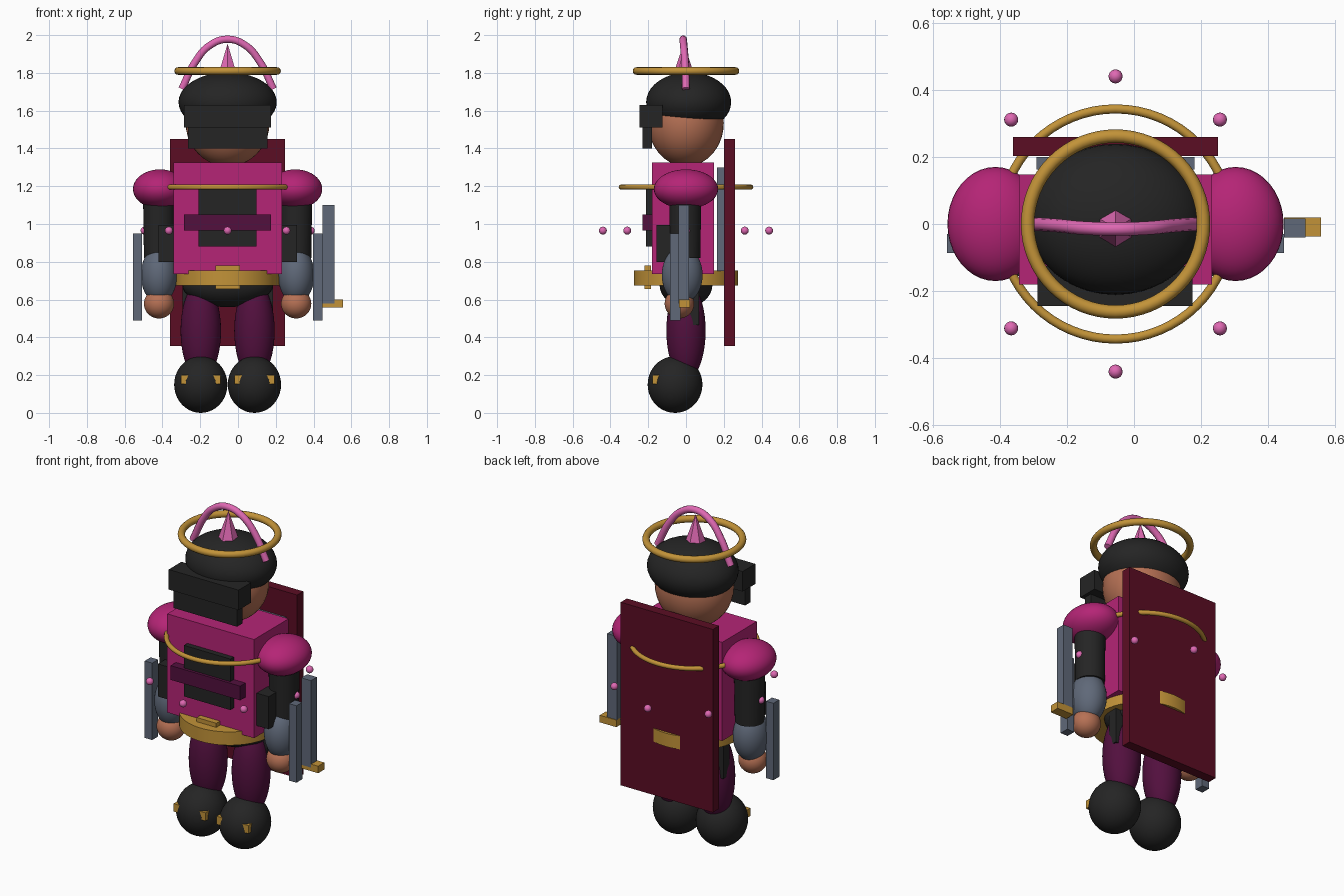
import bpy, math

if "Cube" in bpy.data.objects:
    bpy.data.objects.remove(bpy.data.objects["Cube"])

CX = -0.055  # body centre line


def mat(name, r, g, b):
    m = bpy.data.materials.new(name)
    m.diffuse_color = (r, g, b, 1)
    m.use_nodes = True
    m.node_tree.nodes["Principled BSDF"].inputs["Base Color"].default_value = m.diffuse_color
    return m


MAGENTA = mat("magenta", 0.46, 0.018, 0.18)
PURPLE = mat("dark purple", 0.085, 0.005, 0.048)
CRIMSON = mat("crimson", 0.105, 0.004, 0.017)
BLACK = mat("black", 0.018, 0.018, 0.018)
GOLD = mat("gold", 0.54, 0.29, 0.04)
PINK = mat("pink", 0.74, 0.14, 0.45)
SKIN = mat("skin", 0.47, 0.165, 0.09)
STEEL = mat("steel", 0.115, 0.14, 0.19)


def finish(name, m, smooth=True):
    o = bpy.context.object
    o.name = name
    o.data.materials.append(m)
    if smooth:
        bpy.ops.object.shade_smooth_by_angle(angle=math.radians(35))
    return o


def box(name, m, x, y, z):
    """Box from (min, max) ranges, x measured from the centre line."""
    c = [(a + b) / 2 for a, b in (x, y, z)]
    bpy.ops.mesh.primitive_cube_add(size=1, location=(CX + c[0], c[1], c[2]))
    bpy.context.object.scale = [b - a for a, b in (x, y, z)]
    return finish(name, m, False)


def ball(name, m, loc, r, seg=40):
    bpy.ops.mesh.primitive_uv_sphere_add(segments=seg, ring_count=seg // 2, radius=1,
                                         location=(CX + loc[0], loc[1], loc[2]))
    bpy.context.object.scale = r
    return finish(name, m)


def ring(name, m, z, major, minor):
    bpy.ops.mesh.primitive_torus_add(major_segments=64, minor_segments=12, major_radius=major,
                                     minor_radius=minor, location=(CX, 0, z))
    return finish(name, m)


def cylinder(name, m, loc, r, h, r2=None, sides=40, smooth=True):
    bpy.ops.mesh.primitive_cone_add(vertices=sides, radius1=r, radius2=r if r2 is None else r2,
                                    depth=h, location=(CX + loc[0], loc[1], loc[2]))
    return finish(name, m, smooth)


# head, hair and visor
ball("head", SKIN, (0, 0, 1.535), (0.222, 0.2, 0.23))
ball("hair", BLACK, (0, 0.014, 1.645), (0.26, 0.225, 0.158))
box("visor", BLACK, (-0.232, 0.23), (-0.245, -0.125), (1.51, 1.63))
box("face_mask", BLACK, (-0.21, 0.21), (-0.23, -0.18), (1.40, 1.51))

# halo, tiara arch and spike
ring("halo", GOLD, 1.81, 0.262, 0.02)
cu = bpy.data.curves.new("tiara_arch", "CURVE")
cu.dimensions = "3D"
cu.bevel_depth = 0.02
cu.bevel_resolution = 3
cu.use_fill_caps = True
half = [(0.242, 0.0, 1.715), (0.17, -0.005, 1.86), (0.095, -0.012, 1.945)]
path = [(-x, y, z) for x, y, z in half] + [(0, -0.015, 1.978)] + half[::-1]
sp = cu.splines.new("BEZIER")
sp.bezier_points.add(len(path) - 1)
for p, (x, y, z) in zip(sp.bezier_points, path):
    p.co = (CX + x, y, z)
    p.handle_left_type = p.handle_right_type = "AUTO"
cu.materials.append(PINK)
bpy.context.collection.objects.link(bpy.data.objects.new("tiara_arch", cu))
cylinder("tiara_spike", PINK, (0, -0.012, 1.85), 0.072, 0.21, 0, 6, False)

# torso and chest details
box("torso", MAGENTA, (-0.2875, 0.2875), (-0.18, 0.147), (0.735, 1.325))
box("chest_panel", BLACK, (-0.153, 0.153), (-0.213, -0.17), (0.88, 1.185))
box("chest_band", PURPLE, (-0.23, 0.23), (-0.23, -0.17), (0.965, 1.05))
ring("chest_ring", GOLD, 1.195, 0.343, 0.0135)

# belt and hips
cylinder("belt", GOLD, (0, 0, 0.715), 0.275, 0.08, sides=64)
box("belt_buckle", GOLD, (-0.065, 0.065), (-0.22, -0.185), (0.655, 0.78))
ball("pelvis", BLACK, (0, 0, 0.68), (0.24, 0.14, 0.12))

# back plate and cape
box("back_plate", STEEL, (-0.235, 0.235), (0.163, 0.2), (0.75, 1.30))
box("cape", CRIMSON, (-0.305, 0.305), (0.202, 0.26), (0.355, 1.45))

# limbs, mirrored left and right
for side, s in (("left", -1), ("right", 1)):
    def span(a, b):
        return tuple(sorted((s * a, s * b)))
    ball(side + "_shoulder", MAGENTA, (s * 0.358, 0, 1.185), (0.143, 0.17, 0.104))
    cylinder(side + "_upper_arm", BLACK, (s * 0.363, -0.004, 1.0), 0.08, 0.36, 0.085)
    ball(side + "_gauntlet", STEEL, (s * 0.363, -0.02, 0.73), (0.096, 0.108, 0.15))
    ball(side + "_hand", SKIN, (s * 0.363, -0.035, 0.578), (0.08, 0.078, 0.078))
    box(side + "_wrist_blade", STEEL, span(0.453, 0.502), (-0.086, -0.03), (0.49, 0.95))
    box(side + "_pouch", BLACK, span(0.28, 0.367), (-0.155, -0.05), (0.80, 0.995))
    box(side + "_holster", BLACK, span(0.185, 0.24), (0.01, 0.068), (0.465, 0.72))
    ball(side + "_leg", PURPLE, (s * 0.142, 0, 0.435), (0.107, 0.104, 0.26))
    ball(side + "_boot", BLACK, (s * 0.142, -0.058, 0.15), (0.141, 0.145, 0.15))
    box(side + "_boot_buckle", GOLD, span(0.037, 0.247), (-0.177, -0.12), (0.152, 0.2))

# sword at the right hip
box("sword_blade", STEEL, (0.502, 0.566), (-0.04, 0.016), (0.58, 1.10))
box("sword_guard", GOLD, (0.502, 0.612), (-0.038, 0.02), (0.558, 0.60))

# orbiting beads
for i in range(8):
    a = i * math.pi / 4
    ball("bead", PINK, (0.44 * math.cos(a), 0.44 * math.sin(a), 0.965), (0.021,) * 3, 16)
